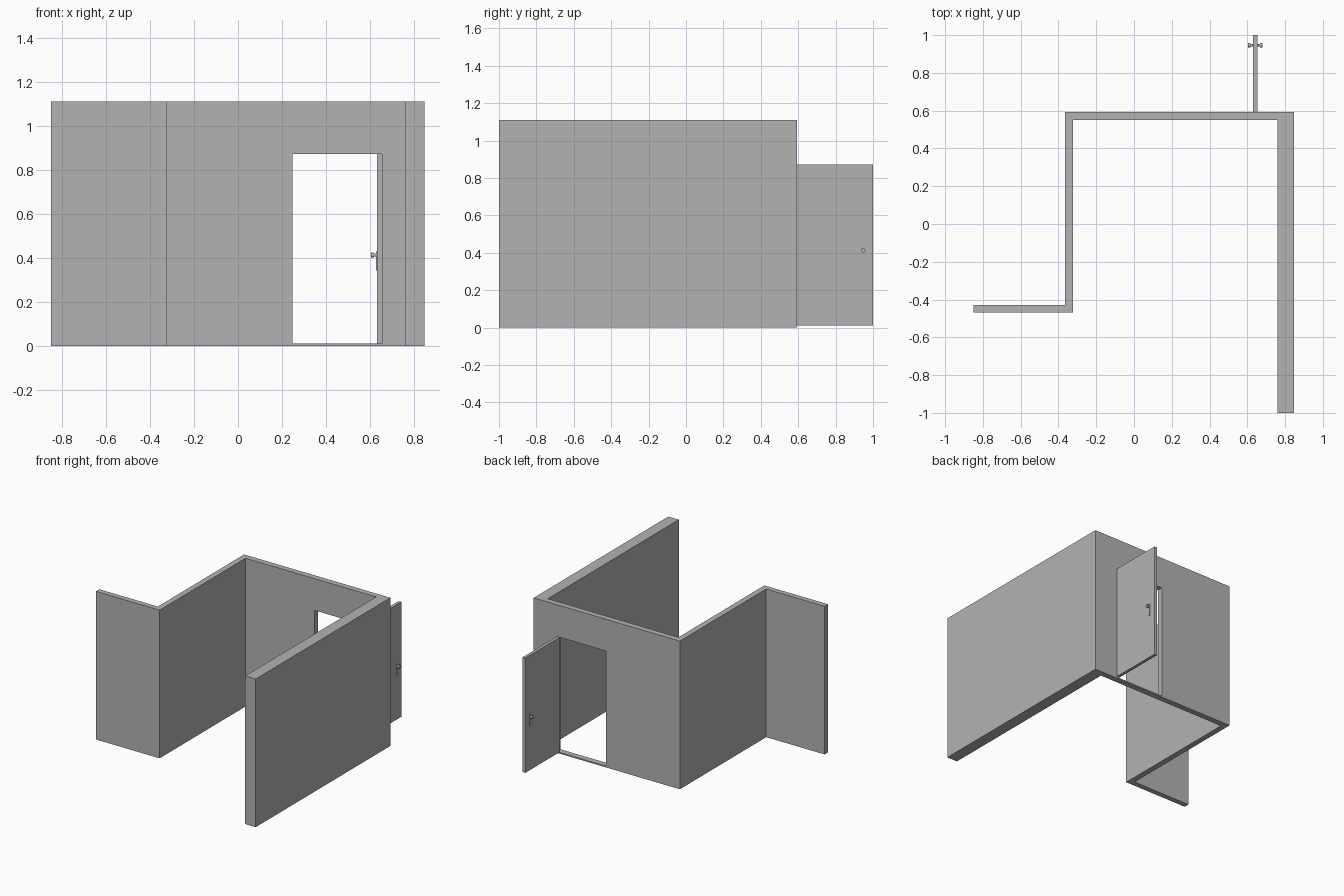
import bpy, bmesh, math
from mathutils import Matrix

cube = bpy.data.objects.get("Cube")
if cube:
    bpy.data.objects.remove(cube, do_unlink=True)

# Single plaster grey
GREY = (0.45, 0.45, 0.45, 1)
grey = bpy.data.materials.new("plain_grey")
grey.use_nodes = True
grey.diffuse_color = GREY
grey.node_tree.nodes["Principled BSDF"].inputs["Base Color"].default_value = GREY


def add_object(name, bm):
    bmesh.ops.recalc_face_normals(bm, faces=bm.faces)
    mesh = bpy.data.meshes.new(name)
    bm.to_mesh(mesh)
    bm.free()
    mesh.materials.append(grey)
    obj = bpy.data.objects.new(name, mesh)
    bpy.context.collection.objects.link(obj)
    return obj


def box(name, x, y, z):
    bm = bmesh.new()
    bmesh.ops.create_cube(bm, size=1)
    for v in bm.verts:
        for axis, (low, high) in enumerate((x, y, z)):
            v.co[axis] = low if v.co[axis] < 0 else high
    return add_object(name, bm)


def rod(name, x, y, z, radius):
    bm = bmesh.new()
    turn = Matrix.Translation(((x[0] + x[1]) / 2, y, z)) @ Matrix.Rotation(math.pi / 2, 4, 'Y')
    bmesh.ops.create_cone(bm, cap_ends=True, segments=16, radius1=radius, radius2=radius,
                          depth=x[1] - x[0], matrix=turn)
    obj = add_object(name, bm)
    bpy.context.view_layer.objects.active = obj
    obj.select_set(True)
    bpy.ops.object.shade_smooth_by_angle(angle=math.radians(40))
    obj.select_set(False)


# Walls: one footprint raised to full height
HEIGHT = 1.11
footprint = [(-0.85, -0.468), (-0.322, -0.468), (-0.322, 0.55), (0.76, 0.55), (0.76, -1),
             (0.847, -1), (0.847, 0.594), (-0.365, 0.594), (-0.365, -0.428), (-0.85, -0.428)]
bm = bmesh.new()
base = bm.faces.new([bm.verts.new((x, y, 0)) for x, y in footprint])
raised = bmesh.ops.extrude_face_region(bm, geom=[base], use_keep_orig=True)
for item in raised["geom"]:
    if isinstance(item, bmesh.types.BMVert):
        item.co.z = HEIGHT
walls = add_object("walls", bm)

# Doorway with a low threshold
cutter = box("doorway_cutter", (0.247, 0.654), (0.5, 0.65), (0.01, 0.872))
cutter.hide_render = True
cutter.hide_viewport = True
cut = walls.modifiers.new("doorway", 'BOOLEAN')
cut.operation = 'DIFFERENCE'
cut.solver = 'EXACT'
cut.object = cutter

# Open door leaf
box("door", (0.631, 0.654), (0.594, 1), (0.012, 0.872))

# Handle on both faces: plate, stem and knob
CENTRE, HANDLE_Y, HANDLE_Z = 0.6425, 0.947, 0.413
for side, label in ((-1, "inner"), (1, "outer")):
    def span(near, far):
        return sorted((CENTRE + side * near, CENTRE + side * far))
    box(label + "_key_plate", span(0.011, 0.016), (HANDLE_Y - 0.006, HANDLE_Y + 0.006), (0.342, 0.43))
    rod(label + "_handle_stem", span(0.011, 0.03), HANDLE_Y, HANDLE_Z, 0.007)
    rod(label + "_knob", span(0.025, 0.038), HANDLE_Y, HANDLE_Z, 0.012)
